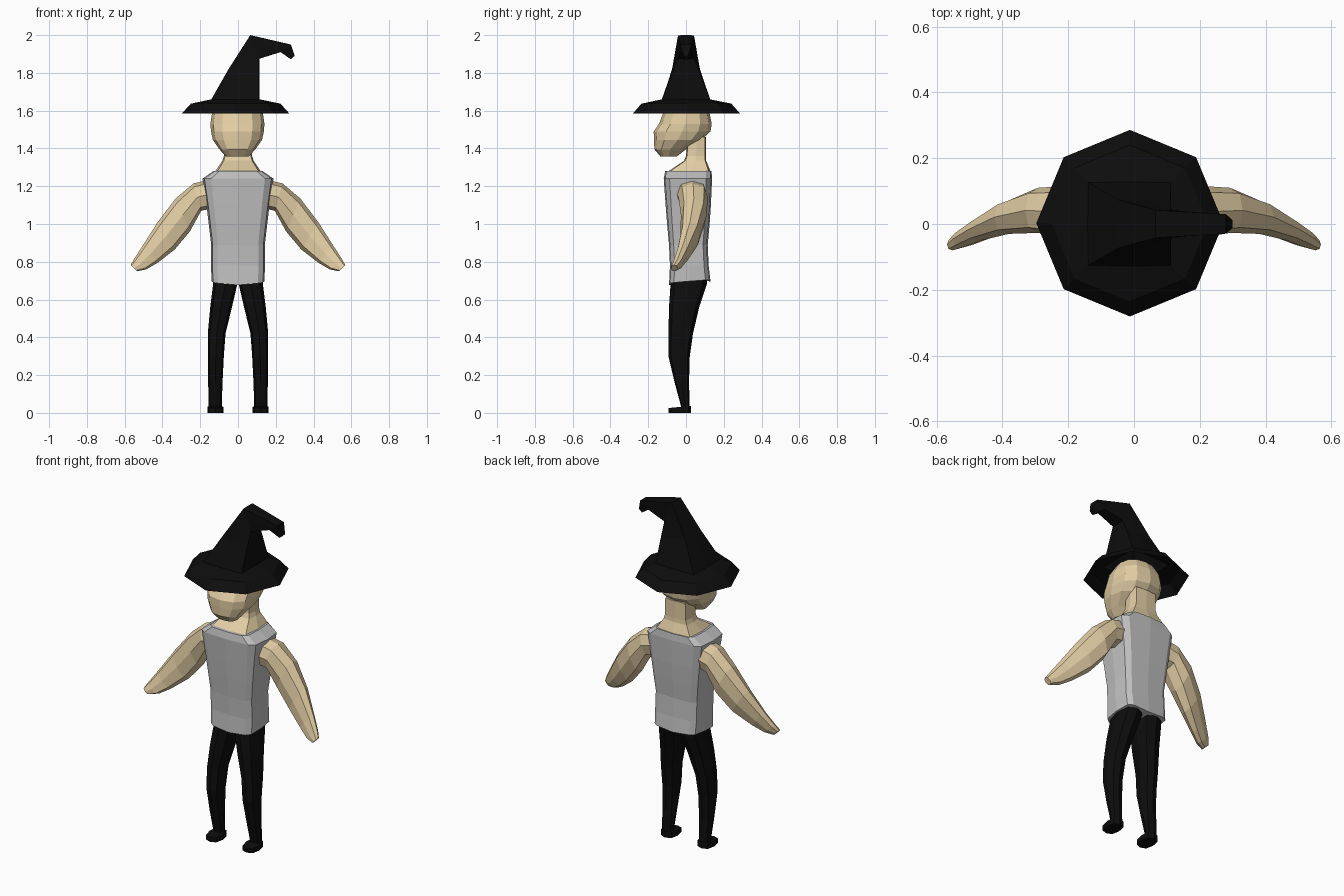
import bpy, bmesh, math
from mathutils import Vector


def material(name, rgb):
    m = bpy.data.materials.new(name)
    m.diffuse_color = (*rgb, 1)
    return m


SKIN = material("skin_tan", (0.76, 0.61, 0.37))
GREY = material("shirt_grey", (0.53, 0.53, 0.53))
BLACK = material("cloth_black", (0.004, 0.004, 0.004))


def power(v, n):
    return math.copysign(abs(v) ** (2 / n), v) if abs(v) > 1e-6 else 0.0


def section(a, b, y0, y1, n, count):
    """Rounded-square ring spanning a to b (x, z points) and y0 to y1."""
    a, b = Vector((a[0], 0, a[1])), Vector((b[0], 0, b[1]))
    mid = (a + b) / 2 + Vector((0, (y0 + y1) / 2, 0))
    u, v = (b - a) / 2, Vector((0, (y1 - y0) / 2, 0))
    return [mid + u * power(math.cos(t), n) + v * power(math.sin(t), n)
            for t in (2 * math.pi * i / count for i in range(count))]


def loft(name, rings, mat, side=1, cap_start=True):
    """Skin a list of rings into one mesh; side = -1 mirrors it in x."""
    bm = bmesh.new()
    loops = [[bm.verts.new((p.x * side, p.y, p.z)) for p in r] for r in rings]
    k = len(loops[0])
    for r, s in zip(loops, loops[1:]):
        for i in range(k):
            j = (i + 1) % k
            bm.faces.new((r[i], r[j], s[j], s[i]))
    if cap_start:
        bm.faces.new(loops[0])
    bm.faces.new(loops[-1])
    bmesh.ops.recalc_face_normals(bm, faces=bm.faces)
    mesh = bpy.data.meshes.new(name)
    bm.to_mesh(mesh)
    bm.free()
    mesh.materials.append(mat)
    ob = bpy.data.objects.new(name, mesh)
    bpy.context.collection.objects.link(ob)
    return ob


def level(z, x0, x1, y0, y1, n=2.0, count=8):
    return section((x0, z), (x1, z), y0, y1, n, count)


# Torso: boxy shirt, waisted, with sloping shoulders and a hem dipping in front
torso = [level(z, -w, w, y0, y1, 5, 12) for z, w, y0, y1 in (
    (0.70, 0.14, -0.09, 0.13), (0.78, 0.143, -0.085, 0.12),
    (0.89, 0.142, -0.09, 0.115), (1.00, 0.155, -0.10, 0.125),
    (1.10, 0.167, -0.108, 0.132), (1.24, 0.188, -0.118, 0.138),
    (1.28, 0.13, -0.11, 0.135))]
for p in torso[0]:
    p.z += 0.08 * (p.y - 0.05) - 0.012 * (1 - abs(p.x) / 0.14)
loft("torso", torso, GREY)

# Neck: squarish column flaring onto the shoulders
loft("neck", [level(z, -w, w, y0, y1, 7) for z, w, y0, y1 in (
    (1.275, 0.123, -0.10, 0.132), (1.335, 0.083, -0.01, 0.107),
    (1.36, 0.075, 0.0, 0.105), (1.46, 0.072, 0.01, 0.105))], SKIN)

# Head: jutting face, receding jaw, domed top under the hat
loft("head", [level(z, -w - 0.003, w - 0.003, y0, y1, 2.4, 12) for z, w, y0, y1 in (
    (1.357, 0.06, -0.135, -0.05), (1.395, 0.095, -0.167, 0.0),
    (1.445, 0.13, -0.17, 0.085), (1.49, 0.14, -0.171, 0.13),
    (1.53, 0.143, -0.143, 0.136), (1.585, 0.135, -0.122, 0.125),
    (1.64, 0.10, -0.09, 0.095), (1.66, 0.055, -0.05, 0.055))], SKIN)

# Hat: eight-sided brim, square crown, bent and hooked tip
hat = [level(1.585, -0.297, 0.272, -0.281, 0.286),
       level(1.637, -0.25, 0.225, -0.236, 0.24)]
for a, b, y in (((-0.141, 1.66), (0.114, 1.66), 0.128),
                ((-0.05, 1.82), (0.113, 1.80), 0.075),
                ((0.065, 2.0), (0.113, 1.875), 0.043),
                ((0.28, 1.95), (0.225, 1.91), 0.03),
                ((0.30, 1.89), (0.28, 1.872), 0.012)):
    hat.append(section(a, b, -y, y, 40, 8))
loft("hat", hat, BLACK, cap_start=False)

for side, label in ((-1, "left"), (1, "right")):
    # Arm: hanging outward and bending forward to a blunt hand
    loft(label + "_arm", [section(a, b, y0, y1, 2.5, 8) for a, b, y0, y1 in (
        ((0.15, 1.08), (0.15, 1.235), -0.05, 0.11),
        ((0.195, 1.07), (0.235, 1.215), -0.04, 0.115),
        ((0.255, 0.96), (0.33, 1.135), -0.027, 0.11),
        ((0.335, 0.865), (0.425, 1.01), -0.03, 0.072),
        ((0.425, 0.795), (0.505, 0.885), -0.05, 0.015),
        ((0.485, 0.76), (0.55, 0.815), -0.07, -0.02),
        ((0.535, 0.75), (0.568, 0.783), -0.08, -0.045))], SKIN, side)

    # Leg: tapered trouser
    loft(label + "_leg", [level(z, x0, x1, y0, y1, 2.6) for z, x0, x1, y0, y1 in (
        (0.74, 0.004, 0.128, -0.07, 0.11), (0.68, 0.004, 0.132, -0.082, 0.11),
        (0.56, 0.032, 0.147, -0.09, 0.07), (0.42, 0.066, 0.16, -0.093, 0.037),
        (0.30, 0.075, 0.16, -0.093, 0.02), (0.16, 0.082, 0.158, -0.06, 0.016),
        (0.03, 0.086, 0.155, -0.025, 0.02))], BLACK, side)

    # Foot: flat slipper
    foot = [level(z, 0.077, 0.162, -0.093, 0.027, 2.8) for z in (0.0, 0.035)]
    for p in foot[1]:
        p.z += 0.1 * p.y
    loft(label + "_foot", foot, BLACK, side)
